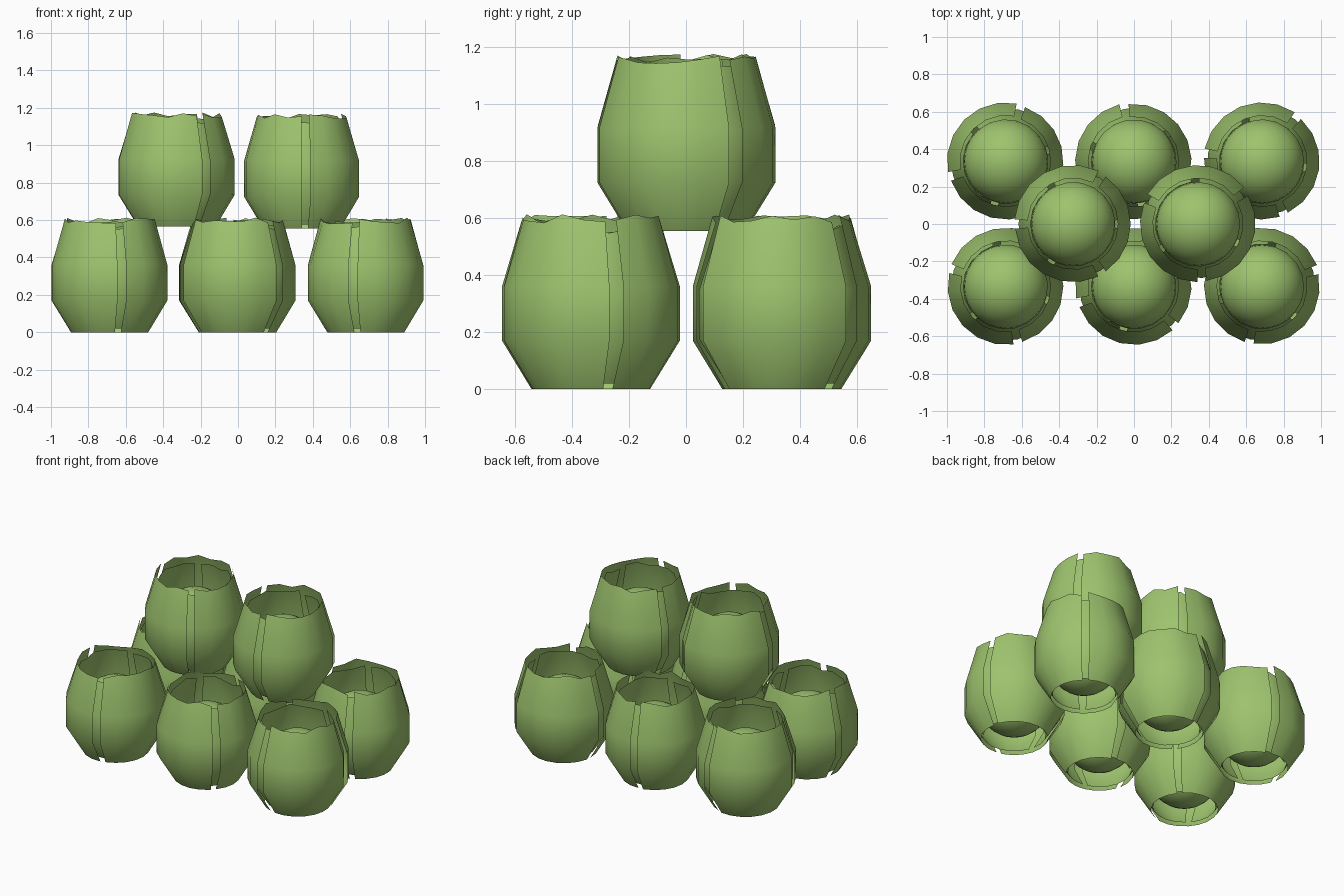
import bpy, bmesh, math, random

cube = bpy.data.objects.get("Cube")
if cube:
    bpy.data.objects.remove(cube, do_unlink=True)

random.seed(4)

green = bpy.data.materials.new("leaf_green")
green.use_nodes = True
green.diffuse_color = (0.34, 0.55, 0.155, 1)
green.node_tree.nodes["Principled BSDF"].inputs["Base Color"].default_value = (0.34, 0.55, 0.155, 1)

# Husk side profile: radius, height
PROFILE = [(0.21, 0.0), (0.315, 0.17), (0.315, 0.36), (0.245, 0.595)]
COLUMNS = 6


def finish(bm, name, location):
    for face in bm.faces:
        face.smooth = True
        face.material_index = 0
    mesh = bpy.data.meshes.new(name)
    bm.to_mesh(mesh)
    bm.free()
    mesh.materials.append(green)
    obj = bpy.data.objects.new(name, mesh)
    obj.location = location
    bpy.context.collection.objects.link(obj)


def add_petal(bm, start, end, scale, lift, squash):
    """One curved husk leaf with a ragged top edge."""
    columns = []
    for i in range(COLUMNS + 1):
        a = math.radians(start + (end - start) * i / COLUMNS)
        jag = random.uniform(-0.015, 0.018)
        column = []
        for row, (r, z) in enumerate(PROFILE):
            z = lift + z * squash + (jag if row == len(PROFILE) - 1 else 0)
            column.append(bm.verts.new((r * scale * math.cos(a), r * scale * math.sin(a), z)))
        columns.append(column)
    for left, right in zip(columns, columns[1:]):
        for k in range(len(PROFILE) - 1):
            bm.faces.new((left[k], right[k], right[k + 1], left[k + 1]))


def add_pod(name, location, slit):
    # Outer husk: three leaves split by narrow slits
    bm = bmesh.new()
    for i in range(3):
        a = slit + 120 * i
        add_petal(bm, a + 4.5, a + 115.5, 1 - 0.012 * i, 0, 1)
    finish(bm, name + "_outer_husk", location)

    # Inner husk: shorter leaves that sit behind the slits
    bm = bmesh.new()
    for i in range(3):
        a = slit + 60 + 120 * i
        add_petal(bm, a + 5, a + 115, 0.93 - 0.012 * i, 0.02, 0.91)
    finish(bm, name + "_inner_husk", location)

    # Round kernel
    bm = bmesh.new()
    bmesh.ops.create_uvsphere(bm, u_segments=32, v_segments=16, radius=0.225)
    bmesh.ops.translate(bm, verts=bm.verts, vec=(0, 0, 0.265))
    finish(bm, name + "_kernel", location)


# Six pods on the ground, two stacked on top, each with its own slit direction
PODS = {
    "front_right_pod": (-0.685, -0.335, 0, 42),
    "front_middle_pod": (0, -0.335, 0, 76),
    "front_left_pod": (0.685, -0.335, 0, 17),
    "back_right_pod": (-0.685, 0.335, 0, 75),
    "back_middle_pod": (0, 0.335, 0, 100),
    "back_left_pod": (0.685, 0.335, 0, 52),
    "top_right_pod": (-0.325, 0, 0.565, 60),
    "top_left_pod": (0.343, 0, 0.555, 34),
}
for pod_name, (x, y, z, slit) in PODS.items():
    add_pod(pod_name, (x, y, z), slit)
